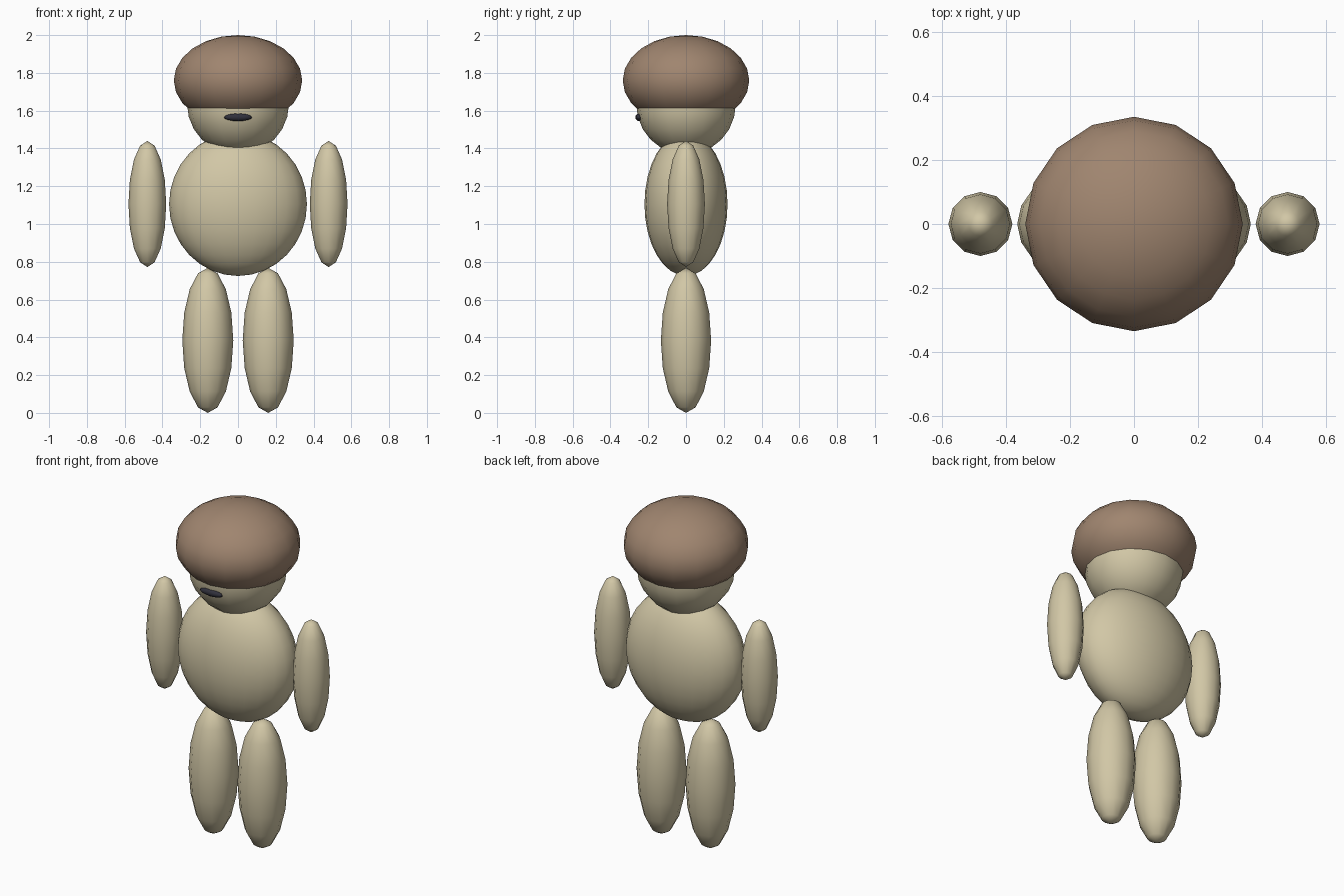
import bpy

cube = bpy.data.objects.get("Cube")
if cube:
    bpy.data.objects.remove(cube, do_unlink=True)


def material(name, rgb):
    mat = bpy.data.materials.new(name)
    mat.use_nodes = True
    colour = (*rgb, 1.0)
    mat.diffuse_color = colour
    mat.node_tree.nodes["Principled BSDF"].inputs["Base Color"].default_value = colour
    return mat


tan = material("tan", (0.64, 0.57, 0.38))
brown = material("brown", (0.35, 0.235, 0.16))
dark = material("dark_slate", (0.03, 0.03, 0.045))


def ellipsoid(name, centre, radii, mat, segments=16, rings=12):
    """Smooth low-poly ellipsoid given by its centre and half sizes."""
    bpy.ops.mesh.primitive_uv_sphere_add(
        segments=segments, ring_count=rings, radius=1, location=centre)
    obj = bpy.context.object
    obj.name = name
    obj.scale = radii
    bpy.ops.object.transform_apply(location=False, rotation=False, scale=True)
    obj.data.materials.append(mat)
    bpy.ops.object.shade_smooth()
    return obj


# Torso and head
ellipsoid("torso", (0, 0, 1.105), (0.365, 0.22, 0.38), tan, 24, 16)
ellipsoid("head", (0, 0, 1.637), (0.27, 0.264, 0.27), tan)

# Hair cap overlapping the top of the head
ellipsoid("hair_cap", (0, 0, 1.76), (0.34, 0.335, 0.24), brown)

# Flat dark nose on the face
ellipsoid("nose", (0, -0.25, 1.565), (0.074, 0.018, 0.02), dark, 12, 8)

# Limbs, mirrored left and right
for side, sign in (("left", 1), ("right", -1)):
    ellipsoid(side + "_arm", (sign * 0.48, 0, 1.106), (0.1, 0.1, 0.334), tan, 12, 8)
    ellipsoid(side + "_leg", (sign * 0.16, 0, 0.384), (0.135, 0.133, 0.384), tan, 12, 8)
